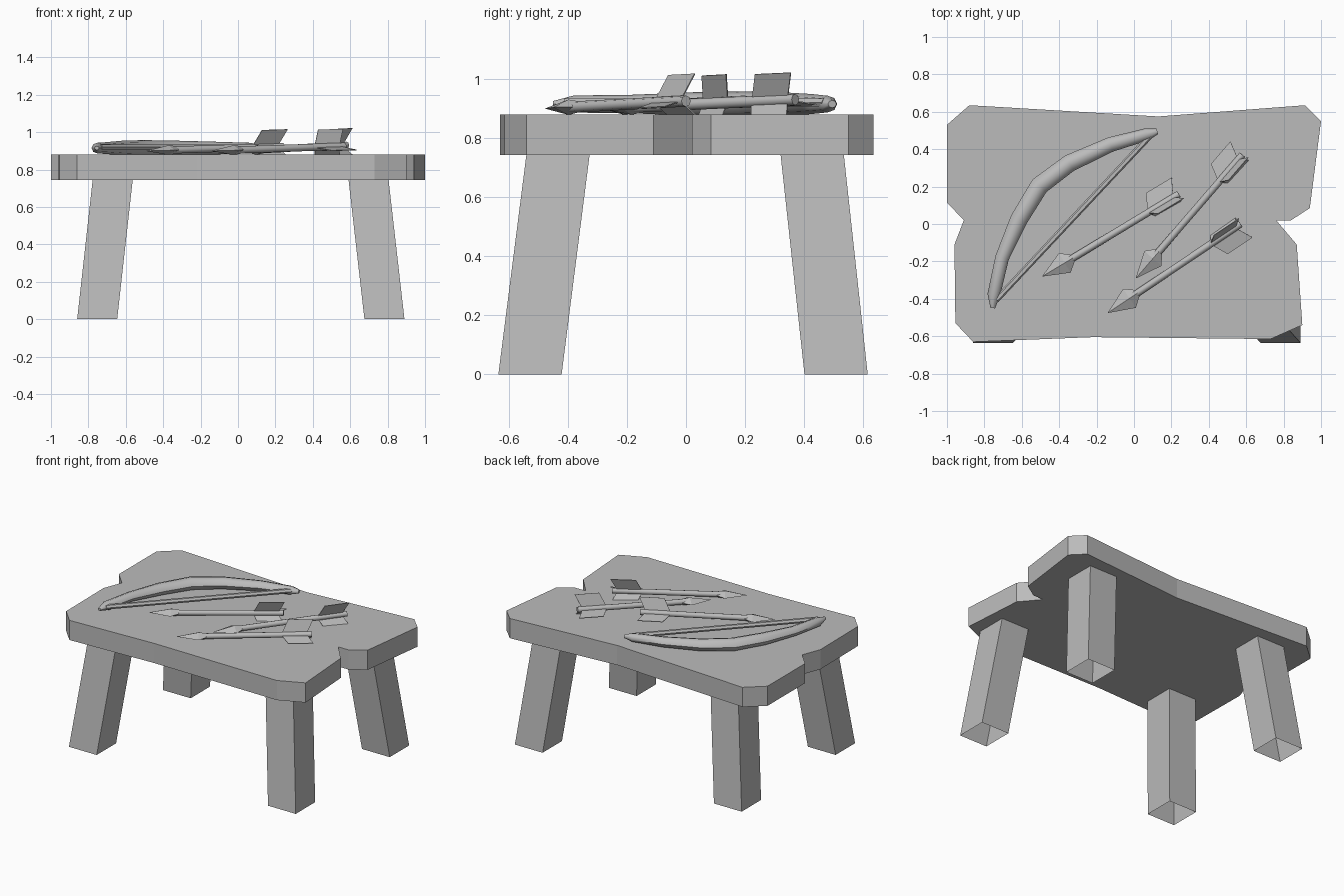
import bpy, bmesh, math
from mathutils import Vector

cube = bpy.data.objects.get("Cube")
if cube:
    bpy.data.objects.remove(cube, do_unlink=True)

GREY = (0.5, 0.5, 0.5, 1)
mat = bpy.data.materials.new("plain grey")
mat.use_nodes = True
mat.diffuse_color = GREY
mat.node_tree.nodes["Principled BSDF"].inputs["Base Color"].default_value = GREY


def finish(name, bm, smooth=False):
    bmesh.ops.recalc_face_normals(bm, faces=bm.faces)
    me = bpy.data.meshes.new(name)
    bm.to_mesh(me)
    bm.free()
    me.materials.append(mat)
    ob = bpy.data.objects.new(name, me)
    bpy.context.collection.objects.link(ob)
    if smooth:
        bpy.ops.object.select_all(action='DESELECT')
        ob.select_set(True)
        bpy.context.view_layer.objects.active = ob
        bpy.ops.object.shade_smooth_by_angle(angle=math.radians(50))
    return ob


def loft(bm, rings, caps=True):
    """Skin a list of equally sized rings of points."""
    loops = [[bm.verts.new(p) for p in r] for r in rings]
    n = len(loops[0])
    for a, b in zip(loops, loops[1:]):
        for i in range(n):
            j = (i + 1) % n
            bm.faces.new((a[i], a[j], b[j], b[i]))
    if caps:
        bm.faces.new(loops[0])
        bm.faces.new(loops[-1])


def tube(bm, path, radii, sides=8):
    """Round tube through points, a radius pair (across, up) at each."""
    rings = []
    for i, p in enumerate(path):
        d = (path[min(i + 1, len(path) - 1)] - path[max(i - 1, 0)]).normalized()
        side = d.cross(Vector((0, 0, 1))).normalized()
        up = side.cross(d)
        rw, rh = radii[i]
        rings.append([p + side * rw * math.cos(t) + up * rh * math.sin(t)
                      for t in (math.tau * k / sides for k in range(sides))])
    loft(bm, rings)


# Table top: notched plank outline
outline = [(-.86, -.63), (-.22, -.605), (.73, -.615), (.90, -.54), (.87, -.11),
           (.76, .02), (.84, .02), (.94, .085), (1, .55), (.915, .635),
           (.13, .575), (-.88, .635), (-1, .53), (-1, .115), (-.91, .02),
           (-.96, -.11), (-.955, -.53)]
bm = bmesh.new()
loft(bm, [[(x, y, z) for x, y in outline] for z in (.743, .88)])
finish("table_top", bm)

# Legs: splayed square posts, open underneath
W = .107
for name, foot, top in (
        ("front_right_leg", (-.753, -.528), (-.67, -.433)),
        ("front_left_leg", (.783, -.528), (.698, -.433)),
        ("back_right_leg", (-.753, .508), (-.67, .427)),
        ("back_left_leg", (.783, .508), (.698, .427))):
    bm = bmesh.new()
    loft(bm, [[(cx + sx * W, cy + sy * W, z)
               for sx, sy in ((-1, -1), (1, -1), (1, 1), (-1, 1))]
              for (cx, cy), z in ((foot, 0), (top, .745))], caps=False)
    finish(name, bm)

# Bow: curved limb, thick in the middle
limb = [(-.755, -.45), (-.75, -.38), (-.705, -.18), (-.615, .025), (-.505, .205),
        (-.345, .325), (-.125, .425), (.07, .48), (.125, .495)]
width = [.012, .034, .037, .047, .05, .047, .04, .033, .015]
bm = bmesh.new()
tube(bm, [Vector((x, y, .915)) for x, y in limb],
     [(w, w * .85) for w in width])
finish("bow_limb", bm, True)

# Bow string
bm = bmesh.new()
tube(bm, [Vector((-.735, -.405, .92)), Vector((.085, .47, .92))], [(.016, .016)] * 2, 6)
finish("bow_string", bm, True)


def arrow(name, tip, tail, roll):
    tip, tail = Vector(tip), Vector(tail)
    u = (tail - tip).normalized()
    side = u.cross(Vector((0, 0, 1))).normalized()
    up = side.cross(u)
    length = (tail - tip).length

    # Shaft
    bm = bmesh.new()
    tube(bm, [tip + u * .12, tail], [(.019, .019)] * 2, 8)
    finish(name + "_shaft", bm, True)

    # Flat diamond head
    bm = bmesh.new()
    tube(bm, [tip, tip + u * .14, tip + u * .19],
         [(.001, .001), (.061, .026), (.02, .02)], 4)
    finish(name + "_head", bm)

    # Three swept feathers
    bm = bmesh.new()
    for k in range(3):
        a = math.radians(roll + 120 * k)
        out = side * math.cos(a) + up * math.sin(a)
        thick = u.cross(out) * .002
        quad = [tail + u * s + out * r for s, r in
                ((-.19, .01), (-.03, .01), (.012, .097), (-.148, .097))]
        loft(bm, [[p - thick for p in quad], [p + thick for p in quad]])
    finish(name + "_feathers", bm)


arrow("middle_arrow", (-.49, -.28, .90), (.24, .16, .924), 70)
arrow("back_arrow", (.01, -.29, .90), (.58, .37, .93), 70)
arrow("front_arrow", (-.14, -.475, .90), (.57, 0, .925), 108)
